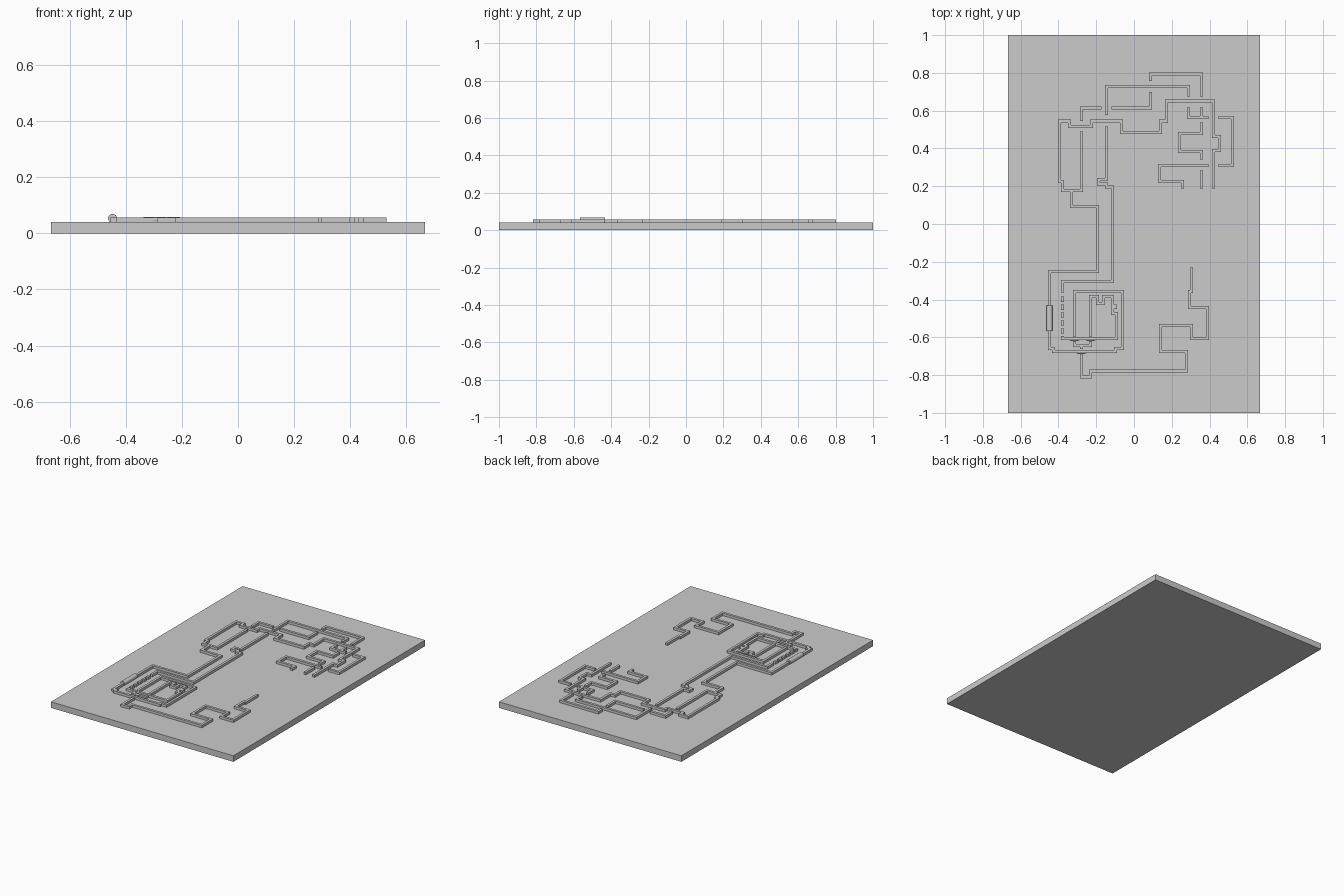
import bpy, bmesh, math
from mathutils import Vector

if "Cube" in bpy.data.objects:
    bpy.data.objects.remove(bpy.data.objects["Cube"])

TOP, HEIGHT, HALF = 0.04, 0.0165, 0.008


def new_object(name, bm):
    bmesh.ops.recalc_face_normals(bm, faces=bm.faces)
    mesh = bpy.data.meshes.new(name)
    bm.to_mesh(mesh)
    bm.free()
    ob = bpy.data.objects.new(name, mesh)
    bpy.context.collection.objects.link(ob)
    return ob


def trace(name, x, y, axis, *stops):
    """Raised right-angled strip: start point, first axis, then alternating x / y stops."""
    pts = [Vector((x, y))]
    for s in stops:
        p = pts[-1].copy()
        p['xy'.index(axis)] = s
        pts.append(p)
        axis = 'y' if axis == 'x' else 'x'
    dirs = [(b - a).normalized() for a, b in zip(pts, pts[1:])]
    norms = [Vector((-d.y, d.x)) for d in dirs]
    offs = [norms[0]] + [a + b for a, b in zip(norms, norms[1:])] + [norms[-1]]
    bm = bmesh.new()
    rings = []
    for p, o in zip(pts, offs):
        l, r = p + o * HALF, p - o * HALF
        rings.append([bm.verts.new((q.x, q.y, z)) for q, z in
                      ((l, TOP), (r, TOP), (r, TOP + HEIGHT), (l, TOP + HEIGHT))])
    for a, b in zip(rings, rings[1:]):
        for i in range(4):
            j = (i + 1) % 4
            bm.faces.new((a[i], a[j], b[j], b[i]))
    bm.faces.new(rings[0])
    bm.faces.new(rings[-1])
    new_object(name, bm)


def rod(name, x, y, z, radius, length, axis):
    bpy.ops.mesh.primitive_cylinder_add(
        vertices=24, radius=radius, depth=length, location=(x, y, z),
        rotation=(math.pi / 2, 0, 0) if axis == 'y' else (0, math.pi / 2, 0))
    bpy.context.object.name = name
    bpy.ops.object.shade_smooth_by_angle()


# base plate
bm = bmesh.new()
bmesh.ops.create_cube(bm, size=1)
for v in bm.verts:
    v.co = (v.co.x * 1.333, v.co.y * 2, (v.co.z + 0.5) * TOP)
new_object("base_plate", bm)

# upper right strips, broken where another strip crosses
trace("top_strip", .087, .756, 'y', .793, .357, .676)
trace("top_strip_link", .357, .618, 'y', .565)
trace("right_bridge", .288, .618, 'y', .565, .394)
trace("right_hook", .357, .538, 'y', .48, .241, .385, .357, .342)
trace("right_tail", .357, .284, 'y', .188)
trace("right_loop_upper", .447, .565, 'x', .521, .31, .447)
trace("right_loop_lower", .394, .31, 'x', .135, .225, .257, .188)

# long strip running from the upper left across to the right side
trace("main_strip", -.278, .491, 'y', .178, -.378, .225, -.394, .544, -.341, .517,
      -.225, .544, -.066, .485, .14, .544, .172, .65, .421, .464, .452, .39, .421, .188)
trace("upper_left_strip", -.278, .544, 'y', .613, -.172)
trace("upper_middle_strip", -.119, .613, 'x', .087, .698)
trace("upper_inner_strip", -.146, .576, 'y', .729, .288, .676)

# pair of strips down to the lower left
trace("inner_down_strip", -.146, .517, 'y', .236, -.188, .212, -.146, .195,
      -.114, -.305, -.378, -.363)
trace("outer_down_strip", -.331, .178, 'y', .093, -.193, -.252, -.447, -.66, -.426, -.676,
      -.098, -.66, -.061, -.358, -.315, -.596)

# dashed strip
for i in range(5):
    y = -.385 - i * .042
    trace("dash", -.378, y, 'y', y - .027)

# inner lower-left coil
trace("coil_strip", -.378, -.592, 'y', -.607, -.093, -.474, -.114, -.443, -.098, -.435,
      -.114, -.385, -.161, -.42, -.193, -.385, -.23, -.596)
trace("coil_return", -.315, -.619, 'y', -.642, -.23, -.619)
trace("coil_exit", -.278, -.642, 'y', -.662)

# bottom meander
trace("bottom_meander", -.278, -.69, 'y', -.809, -.23, -.777, .278, -.676, .14, -.538,
      .304, -.607, .389, -.443, .294, -.358, .304, -.231)

# small crossing pieces and the round body on the left
for x, y in ((-.315, -.607), (-.23, -.607), (-.278, -.676)):
    rod("crossing_rod", x, y, TOP + .008, .0095, .045, 'x')
rod("round_body", -.447, -.5, .053, .016, .135, 'y')
